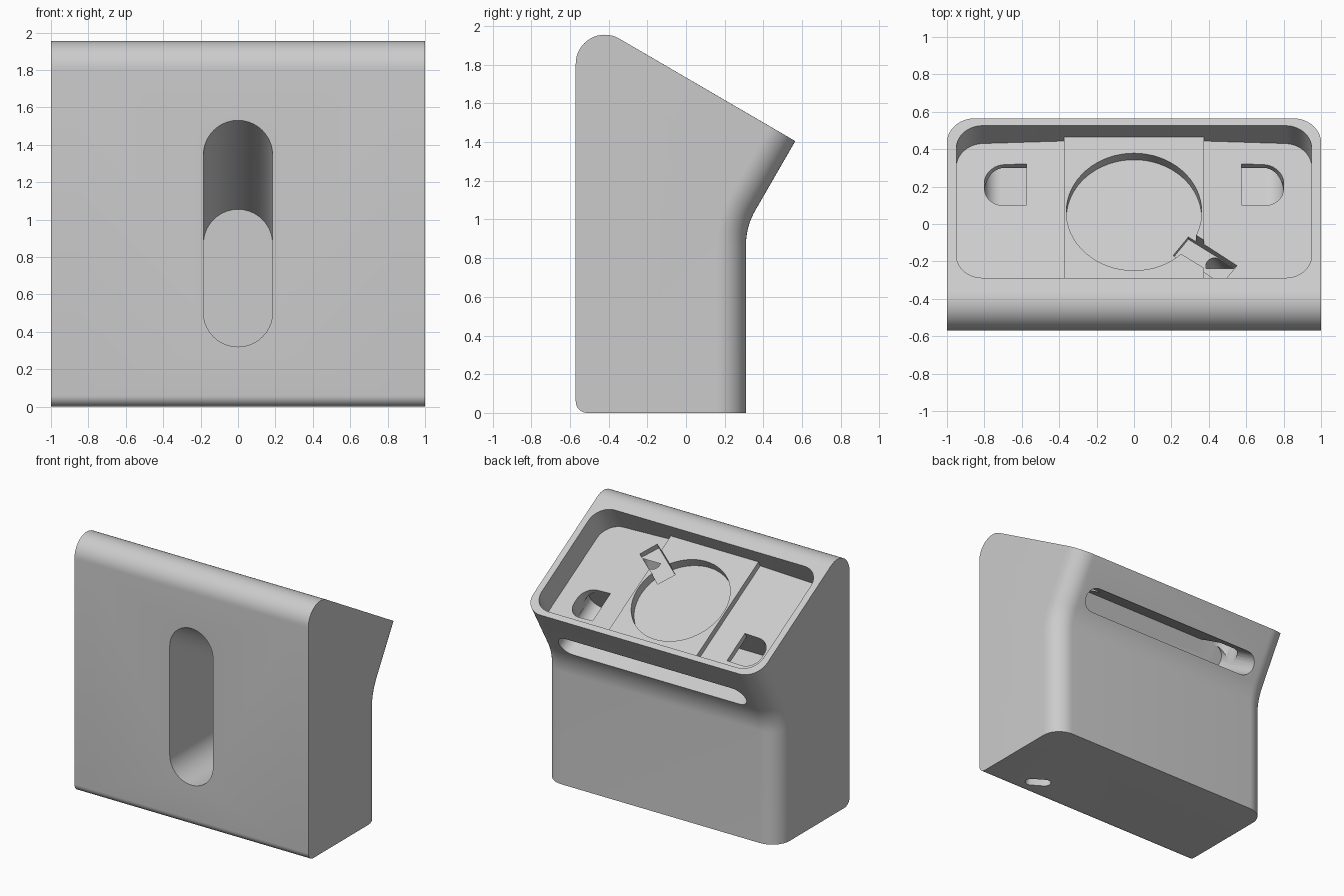
import bpy, bmesh, math
from mathutils import Vector

if "Cube" in bpy.data.objects:
    bpy.data.objects.remove(bpy.data.objects["Cube"])

C, S = math.cos(math.radians(30)), 0.5
LIP = (0.565, 1.405)            # upper back edge (y, z)


def arc(cx, cy, r, a0, a1, n=10):
    return [(cx + r * math.cos(math.radians(a0 + (a1 - a0) * i / n)),
             cy + r * math.sin(math.radians(a0 + (a1 - a0) * i / n))) for i in range(n + 1)]


def slope(x, v, n):
    """Frame of the tilted top: v runs up the slope from the lip, n goes into the body."""
    return Vector((x, LIP[0] - C * v - S * n, LIP[1] + S * v - C * n))


def loft(name, sections):
    """Closed solid through rings with equal point counts."""
    bm = bmesh.new()
    rings = [[bm.verts.new(p) for p in s] for s in sections]
    bm.faces.new(rings[0])
    bm.faces.new(rings[-1][::-1])
    k = len(rings[0])
    for a, b in zip(rings, rings[1:]):
        for i in range(k):
            j = (i + 1) % k
            bm.faces.new((a[i], b[i], b[j], a[j]))
    bmesh.ops.recalc_face_normals(bm, faces=bm.faces)
    me = bpy.data.meshes.new(name)
    bm.to_mesh(me)
    bm.free()
    ob = bpy.data.objects.new(name, me)
    bpy.context.collection.objects.link(ob)
    return ob


def slope_cut(name, outline, n0, depth):
    """Cutter perpendicular to the tilted top; depth is a number or a rule of x."""
    d = depth if callable(depth) else (lambda x: depth)
    return loft(name, [[slope(x, v, n0) for x, v in outline],
                       [slope(x, v, d(x)) for x, v in outline]])


# Body: side profile lofted across x, with its back corners rounded
R = 0.15


def profile(d):
    pts = arc(-0.51, 0.06, 0.06, 270, 180, 8)
    pts += arc(-0.42, 1.805, 0.15, 180, 60, 16)
    pts.append((LIP[0] - C * d, LIP[1] + S * d))
    rf = 0.36                                   # hollow bend below the lip
    bz = LIP[1] - (LIP[0] - 0.31) * C / S
    pts += arc(0.31 + rf, bz - rf * math.tan(math.radians(15)), rf + d, 150, 180, 10)
    pts.append((0.31 - d, 0))
    return pts


cols = []
for i in range(13):
    a = math.radians(90 * i / 12)
    cols.append((1 - R + R * math.cos(a), R - R * math.sin(a)))
cols = [(-x, d) for x, d in cols] + cols[::-1]
body = loft("stand_body", [[(x, y, z) for y, z in profile(d)] for x, d in cols])

cutters = []

# Recessed tray: raised middle strip and two deeper, slightly tilted sides
V0, V1, W, RC = 0.045, 0.987, 0.95, 0.14
cutters.append(slope_cut("strip_cut", [(-0.377, V0), (0.377, V0), (0.377, V1), (-0.377, V1)], -0.1, 0.12))
side = [(0.375, V0)] + arc(W - RC, V0 + RC, RC, 270, 360) + arc(W - RC, V1 - RC, RC, 0, 90) + [(0.375, V1)]
for s in (-1, 1):
    cutters.append(slope_cut("tray_side_cut", [(s * x, v) for x, v in side], -0.1,
                             lambda x: 0.165 + 0.035 * (abs(x) - 0.375) / 0.575))

# Round seat in the strip
cutters.append(slope_cut("round_seat_cut", arc(0, 0.508, 0.362, 0, 360, 64)[:-1], 0.0, 0.19))

# Long slot in the back, reached by a window in each tray side
slot = arc(0.71, 0.31, 0.09, -90, 90) + arc(-0.71, 0.31, 0.09, 90, 270)
cutters.append(loft("back_slot_cut", [[slope(x, v, n) for x, n in slot] for v in (-0.1, 0.433)]))
window = [(0.575, 0.179)] + arc(0.69, 0.289, 0.11, 270, 360) + arc(0.69, 0.323, 0.11, 0, 90) + [(0.575, 0.433)]
for s in (-1, 1):
    cutters.append(slope_cut("window_cut", [(s * x, v) for x, v in window], 0.1, 0.32))

# Front cable opening: ceiling falls towards the inside, floor stays level
def opening(y, top):
    r = 0.185
    return [(x, y, z) for x, z in arc(0, top - r, r, 0, 180, 20) + arc(0, 0.32 + r, r, 180, 360, 20)]


cutters.append(loft("front_opening_cut", [opening(-0.62, 1.56), opening(0.25, 1.055)]))

# Cable groove from the seat and its slanted tunnel to the underside
a, b = Vector((0.25, 0.68)), Vector((0.51, 0.865))
p = (b - a).normalized().orthogonal() * 0.07
cutters.append(slope_cut("groove_cut", [tuple(q) for q in (a + p, a - p, b - p, b + p)], 0.05, 0.215))


def tunnel(x, y, z):
    ring = arc(0.05, 0, 0.045, -90, 90, 8) + arc(-0.05, 0, 0.045, 90, 270, 8)
    return [(x + u * 0.85 - w * -0.53, y - u * 0.53 + w * 0.85, z) for u, w in ring]


cutters.append(loft("tunnel_cut", [tunnel(0.47, -0.25, 1.62), tunnel(0.59, -0.40, -0.05)]))

# Apply the cuts
bpy.context.view_layer.objects.active = body
body.select_set(True)
for c in cutters:
    m = body.modifiers.new(c.name, 'BOOLEAN')
    m.operation, m.solver, m.object = 'DIFFERENCE', 'EXACT', c
    bpy.ops.object.modifier_apply(modifier=m.name)
    bpy.data.objects.remove(c, do_unlink=True)

mat = bpy.data.materials.new("light_grey")
mat.diffuse_color = (0.6, 0.6, 0.6, 1)
mat.use_nodes = True
mat.node_tree.nodes["Principled BSDF"].inputs["Base Color"].default_value = mat.diffuse_color
body.data.materials.clear()
body.data.materials.append(mat)
bpy.ops.object.shade_smooth_by_angle(angle=math.radians(30))
